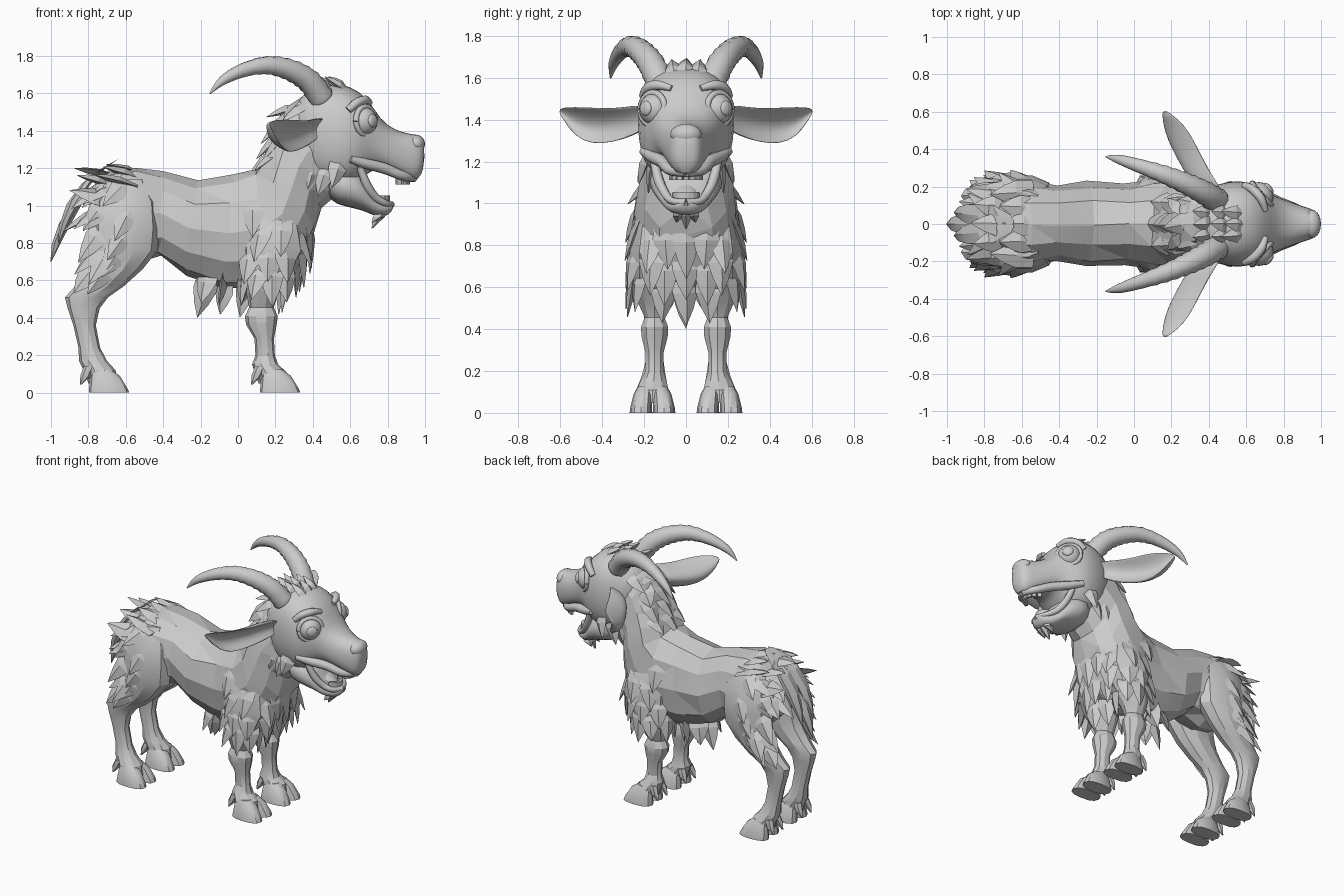
import bpy, bmesh, math, random
from mathutils import Vector as V, Matrix
from mathutils.bvhtree import BVHTree

if "Cube" in bpy.data.objects:
    bpy.data.objects.remove(bpy.data.objects["Cube"])

random.seed(4)
skin_v, skin_f = [], []          # surfaces that fur tufts are projected on


def finish(bm, name, mirror=False, subsurf=0, angle=30):
    bmesh.ops.recalc_face_normals(bm, faces=bm.faces[:])
    me = bpy.data.meshes.new(name)
    bm.to_mesh(me)
    bm.free()
    ob = bpy.data.objects.new(name, me)
    bpy.context.collection.objects.link(ob)
    bpy.ops.object.select_all(action='DESELECT')
    ob.select_set(True)
    bpy.context.view_layer.objects.active = ob
    bpy.ops.object.shade_smooth_by_angle(angle=math.radians(angle))
    if subsurf:
        ob.modifiers.new("round", 'SUBSURF').levels = subsurf
        ob.modifiers["round"].render_levels = subsurf
    if mirror:
        m = ob.modifiers.new("mirror", 'MIRROR')
        m.use_axis = (False, True, False)
        m.use_mirror_merge = False
    return ob


def add_loft(bm, rings, n=12, bend=0.0, skin=False, power=1.0, jitter=0.0):
    """Skin (super)ellipses given as (centre, axis, axis); bend cups the section."""
    rows = []
    for c, u, w in rings:
        row = []
        for i in range(n):
            a = 2 * math.pi * i / n
            k, s = (math.copysign(abs(t) ** power, t) for t in (math.cos(a), math.sin(a)))
            p = V(c) + V(u) * k + V(w) * s
            p.x -= bend * V(u).length * math.sin(a) ** 2
            p += V([random.uniform(-jitter, jitter) for _ in range(3)])
            row.append(bm.verts.new(p))
        rows.append(row)
    faces = [rows[0][::-1], rows[-1]]
    for r, s in zip(rows, rows[1:]):
        faces += [[r[i], r[(i + 1) % n], s[(i + 1) % n], s[i]] for i in range(n)]
    if skin:
        base = len(skin_v)
        idx = {v: base + k for k, v in enumerate(v for r in rows for v in r)}
        skin_v.extend(v.co.copy() for r in rows for v in r)
        skin_f.extend([idx[v] for v in f] for f in faces)
    for f in faces:
        bm.faces.new(f)
    if jitter:
        bmesh.ops.triangulate(bm, faces=bm.faces[:])


def loft(name, rings, n=12, bend=0.0, skin=False, power=1.0, jitter=0.0, **kw):
    bm = bmesh.new()
    add_loft(bm, rings, n, bend, skin, power, jitter)
    return finish(bm, name, **kw)


def profile(rows):               # (top x, top z, bottom x, bottom z, half width)
    return [(((a + c) / 2, 0, (b + d) / 2), ((a - c) / 2, 0, (b - d) / 2), (0, w, 0))
            for a, b, c, d, w in rows]


def column(rows):                # (x, y, z, radius x, radius y)
    return [((x, y, z), (rx, 0, 0), (0, ry, 0)) for x, y, z, rx, ry in rows]


def tube(pts, steps=4, ridge=0.0):   # smooth path of (x, y, z, radius)
    P = [pts[0]] + pts + [pts[-1]]
    q = []
    for k in range(1, len(P) - 2):
        a, b, c, d = P[k - 1:k + 3]
        for s in range(steps):
            t = s / steps
            q.append([.5 * (2*b[i] + (c[i]-a[i])*t + (2*a[i]-5*b[i]+4*c[i]-d[i])*t*t
                            + (3*b[i]-a[i]-3*c[i]+d[i])*t**3) for i in range(4)])
    q.append(pts[-1])
    out = []
    for i, p in enumerate(q):
        t = (V(q[min(i + 1, len(q) - 1)][:3]) - V(q[max(i - 1, 0)][:3])).normalized()
        u = t.cross(V((.1, .3, 1))).normalized()
        r = p[3] * (1 + ridge * (1 if i % 2 else -1) * (i < .6 * len(q)))
        out.append((p[:3], u * r, t.cross(u) * r))
    return out


# Torso and neck, faceted
loft("body", profile([
    (-.79, 1.04, -.79, .92, .06), (-.76, 1.14, -.77, .80, .15), (-.68, 1.20, -.68, .72, .20),
    (-.55, 1.21, -.55, .70, .22), (-.40, 1.19, -.42, .73, .20), (-.22, 1.13, -.28, .63, .225),
    (-.02, 1.16, -.08, .56, .22), (.10, 1.20, .15, .55, .24), (.14, 1.27, .32, .65, .245),
    (.17, 1.34, .41, .85, .225), (.20, 1.42, .44, .99, .20), (.24, 1.52, .52, 1.05, .185),
    (.32, 1.58, .60, 1.10, .17)]), skin=True, angle=8, power=.92, jitter=.009)

# Head, jaw and mouth
loft("head", profile([
    (.27, 1.52, .34, 1.20, .14), (.36, 1.62, .43, 1.10, .20), (.48, 1.66, .54, 1.08, .235),
    (.60, 1.65, .63, 1.10, .235), (.70, 1.575, .70, 1.18, .18), (.76, 1.46, .755, 1.20, .15),
    (.84, 1.405, .83, 1.175, .12), (.92, 1.385, .915, 1.135, .092), (.975, 1.38, .965, 1.13, .075),
    (1.0, 1.32, .995, 1.20, .045)]), n=16, skin=True, subsurf=1, angle=60, power=.82)
loft("lower_jaw", profile([
    (.46, 1.24, .46, 1.02, .18), (.60, 1.22, .60, .985, .185), (.675, 1.17, .675, .97, .155),
    (.72, 1.06, .72, .945, .115), (.78, 1.025, .77, .94, .085), (.825, 1.015, .81, .95, .055),
    (.835, 1.0, .825, .98, .03)]), skin=True, subsurf=1, angle=60, power=.9)
loft("upper_lip", tube([(.60, .205, 1.25, .02), (.68, .165, 1.225, .028), (.78, .115, 1.20, .03),
     (.88, .075, 1.16, .026), (.94, 0, 1.15, .025)]), n=8, mirror=True, angle=60)
loft("lower_lip", tube([(.65, .155, 1.21, .02), (.69, .13, 1.11, .024), (.735, .098, 1.045, .022),
     (.79, .065, 1.012, .018), (.822, 0, 1.005, .018)]), n=8, mirror=True, angle=60)
loft("tongue", profile([(.62, 1.13, .62, 1.03, .07), (.70, 1.10, .70, 1.02, .065),
     (.755, 1.06, .755, 1.0, .05), (.785, 1.035, .785, 1.0, .02)]), subsurf=1, angle=60)
bm = bmesh.new()
for cx, cz, rx, ry, h in ((.82, 1.14, .09, .075, .055), (.74, 1.03, .065, .055, .05)):
    for i in range(-3, 4):
        a = i * .38
        m = (Matrix.Translation((cx + rx * math.cos(a), ry * math.sin(a), cz))
             @ Matrix.Rotation(a, 4, 'Z') @ Matrix.Diagonal((.018, .026, h, 1)))
        bmesh.ops.create_cube(bm, size=1, matrix=m)
finish(bm, "teeth")
bm = bmesh.new()
bmesh.ops.create_uvsphere(bm, u_segments=16, v_segments=10, radius=1, matrix=Matrix.Translation(
    (.95, 0, 1.33)) @ Matrix.Diagonal((.05, .075, .05, 1)))
finish(bm, "nose", angle=60)

# Eyes with lids, pupils and brows
eye = V((.668, .146, 1.45))
look = V((.74, .66, .06)).normalized()
turn = look.to_track_quat('Z', 'Y').to_matrix().to_4x4()
bm = bmesh.new()
bmesh.ops.create_uvsphere(bm, u_segments=20, v_segments=12, radius=.078,
                          matrix=Matrix.Translation(eye))
bmesh.ops.create_uvsphere(bm, u_segments=16, v_segments=8, radius=1,
    matrix=Matrix.Translation(eye + look * .07) @ turn @ Matrix.Diagonal((.036, .036, .015, 1)))
finish(bm, "eye", mirror=True, angle=60)
u, w = turn.col[0].xyz, turn.col[1].xyz
ring = [eye + look * .02 + (u * math.cos(a) + w * math.sin(a)) * .077
        for a in [k * math.pi / 10 for k in range(21)]]
loft("eyelid", tube([(*p, .016) for p in ring], steps=1), n=8, mirror=True, angle=60)
loft("brow", tube([(.59, .205, 1.51, .02), (.635, .185, 1.55, .024), (.68, .135, 1.565, .024),
     (.705, .07, 1.55, .015)]), n=8, mirror=True, angle=60)

# Ears, cupped forward with the top rim leaning out
loft("ear", [((x, y, z), (h * .3, 0, h), (t, 0, 0)) for x, y, z, h, t in (
    (.46, .17, 1.42, .05, .045), (.40, .25, 1.395, .075, .04), (.345, .35, 1.372, .082, .032),
    (.295, .45, 1.37, .09, .026), (.25, .53, 1.39, .072, .02), (.20, .58, 1.425, .035, .014),
    (.17, .605, 1.44, .01, .006))], n=16, bend=1.0, mirror=True, subsurf=1, angle=60)

# Ridged horns
loft("horn", tube([(.45, .12, 1.57, .068), (.38, .165, 1.665, .064), (.28, .215, 1.725, .058),
     (.16, .265, 1.75, .049), (.03, .31, 1.725, .038), (-.08, .345, 1.67, .025),
     (-.15, .36, 1.6, .004)], steps=5, ridge=.045), n=12, mirror=True, angle=50)

# Legs
loft("front_leg", column([
    (.16, .13, 1.02, .08, .06), (.18, .14, .92, .16, .11), (.19, .15, .76, .18, .125),
    (.16, .15, .62, .13, .12), (.13, .15, .53, .085, .085), (.125, .15, .455, .066, .05),
    (.125, .15, .41, .088, .068), (.125, .15, .365, .082, .066), (.14, .15, .29, .052, .046),
    (.145, .15, .20, .052, .046), (.145, .155, .15, .07, .066), (.175, .16, .11, .085, .08),
    (.19, .16, .05, .08, .075)]), n=10, skin=True, mirror=True, angle=24)
loft("hind_leg", column([
    (-.60, .12, 1.14, .10, .06), (-.60, .15, 1.02, .17, .095), (-.60, .16, .88, .18, .105),
    (-.61, .16, .76, .18, .10), (-.66, .16, .66, .15, .09), (-.74, .155, .57, .13, .075),
    (-.81, .15, .51, .115, .06), (-.825, .15, .45, .085, .052), (-.82, .15, .36, .06, .046),
    (-.795, .15, .24, .058, .046), (-.775, .155, .17, .075, .062), (-.74, .16, .12, .085, .078),
    (-.72, .16, .05, .08, .075)]), n=10, skin=True, mirror=True, angle=24)
for name, x in (("front_hoof", .0), ("hind_hoof", -.915)):
    bm = bmesh.new()
    for s in (-1, 1):            # two toes and two dewclaws
        add_loft(bm, column([(x + .225, .16 + s * .055, 0, .108, .054),
                             (x + .222, .16 + s * .055, .02, .104, .053),
                             (x + .205, .16 + s * .045, .09, .078, .045),
                             (x + .185, .16 + s * .035, .125, .05, .036)]), n=12, power=.8)
        add_loft(bm, column([(x + .12, .16 + s * .04, .14, .03, .025),
                             (x + .10, .16 + s * .05, .09, .028, .022),
                             (x + .075, .16 + s * .05, .045, .005, .005)]), n=6)
    finish(bm, name, mirror=True)

# Tail
tail = bmesh.new()
for y, dx, dz in ((0, 0, 0), (.045, .04, .1), (-.045, .04, .1)):
    add_loft(tail, [((x + dx, y * k, z + dz), (r * .8, 0, r * .6), (0, w, 0)) for x, z, r, w, k in (
        (-.72, 1.12, .05, .04, .3), (-.82, 1.06, .07, .065, 1), (-.90, .95, .07, .06, 1.2),
        (-.96, .82, .045, .04, 1.3), (-1.0, .70, .004, .004, 1.4))], n=6)
finish(tail, "tail", angle=20)

# Fur tufts projected on the skin
tree = BVHTree.FromPolygons(skin_v, skin_f)
side_fur, mid_fur = bmesh.new(), bmesh.new()


def tuft(origin, ray, d, length=.18, width=.13, lift=.1):
    ray = V(ray)
    p, n, _, _ = tree.ray_cast(V(origin), ray)
    if p is None:
        return
    n = -n if n.dot(ray) > 0 else n
    mid = abs(origin[1]) < .01
    j = 0 if mid else .1
    d = V(d).normalized() + V([random.uniform(-j, j) for _ in range(3)])
    d = (d - n * min(d.dot(n), 0) + n * lift).normalized()
    s = d.cross(n).normalized()
    n = s.cross(d)
    length *= random.uniform(.85, 1.15)
    add_loft(mid_fur if mid else side_fur,
             [(p + d * length * t - n * b, s * width * k / 2, n * h) for t, k, h, b in (
                 (-.35, .9, .008, .028), (.2, 1, .022, .012), (.6, .62, .016, .006),
                 (1, .02, .002, 0))], n=4)


def side_rows(rows, d, **kw):    # rows of (z, x start, x end, count)
    for z, x0, x1, c in rows:
        for i in range(c):
            x = x0 + (x1 - x0) * i / max(c - 1, 1)
            tuft((x, 1, z + random.uniform(-.02, .02)), (0, -1, 0), d, **kw)


side_rows([(1.02, .08, .08, 1), (.88, .12, .34, 3), (.76, .06, .36, 4), (.66, .03, .33, 5)],
          (-.05, .05, -1))                                                 # shoulder
side_rows([(1.10, -.72, -.60, 2), (.98, -.73, -.58, 2), (.86, -.74, -.60, 2),
           (.76, -.76, -.64, 3), (.67, -.78, -.70, 2)], (-.5, 0, -.85))    # thigh
side_rows([(1.20, .40, .54, 3)], (-.3, .05, -1), length=.14, width=.10, lift=.05)  # cheek
for y in (0, .09, .17):
    for x in (-.70, -.56):                                                 # rump top
        tuft((x - y * .2, y, 2), (0, 0, -1), (-1, 0, 0), length=.16, lift=.15)
for y in (0, .11):
    for z in (1.28, 1.37, 1.46, 1.54):                                     # mane
        tuft((-2, y, z), (1, 0, 0), (-.4, 0, -.9), length=.14, width=.12, lift=.2)
for y in (.10, .17):
    for z in (1.1, .98):                                                   # rear
        tuft((-2, y, z), (1, 0, 0), (-.6, .1, -.7), lift=.25)
for y in (0, .1):
    for x in (-.17, -.06, .05):                                            # belly
        tuft((x, y, -1), (0, 0, 1), (-.25, .1 * (y > 0), -1), length=.17 - .4 * y, lift=0)
    for z in (.86, .72, .61):                                              # chest
        tuft((2, y, z), (-1, 0, 0), (-.15, 0, -1), length=.2, lift=.05)
for y in (0, .06):
    for x in (.40, .49, .57):                                              # crest
        tuft((x, y, 3), (0, 0, -1), (-.9, 0, .2), length=.1, width=.08, lift=.2)
for y, z in ((0, .878), (.035, .91), (-.035, .91)):                        # beard
    add_loft(mid_fur, [((.765, y * .8, .97), (.035, 0, 0), (0, .03, 0)),
                       ((.75, y, .94), (.035, 0, 0), (0, .03, 0)),
                       ((.716, y * 1.3, z), (.003, 0, 0), (0, .003, 0))], n=5)
finish(side_fur, "side_fur", mirror=True, angle=10)
finish(mid_fur, "middle_fur", angle=10)
